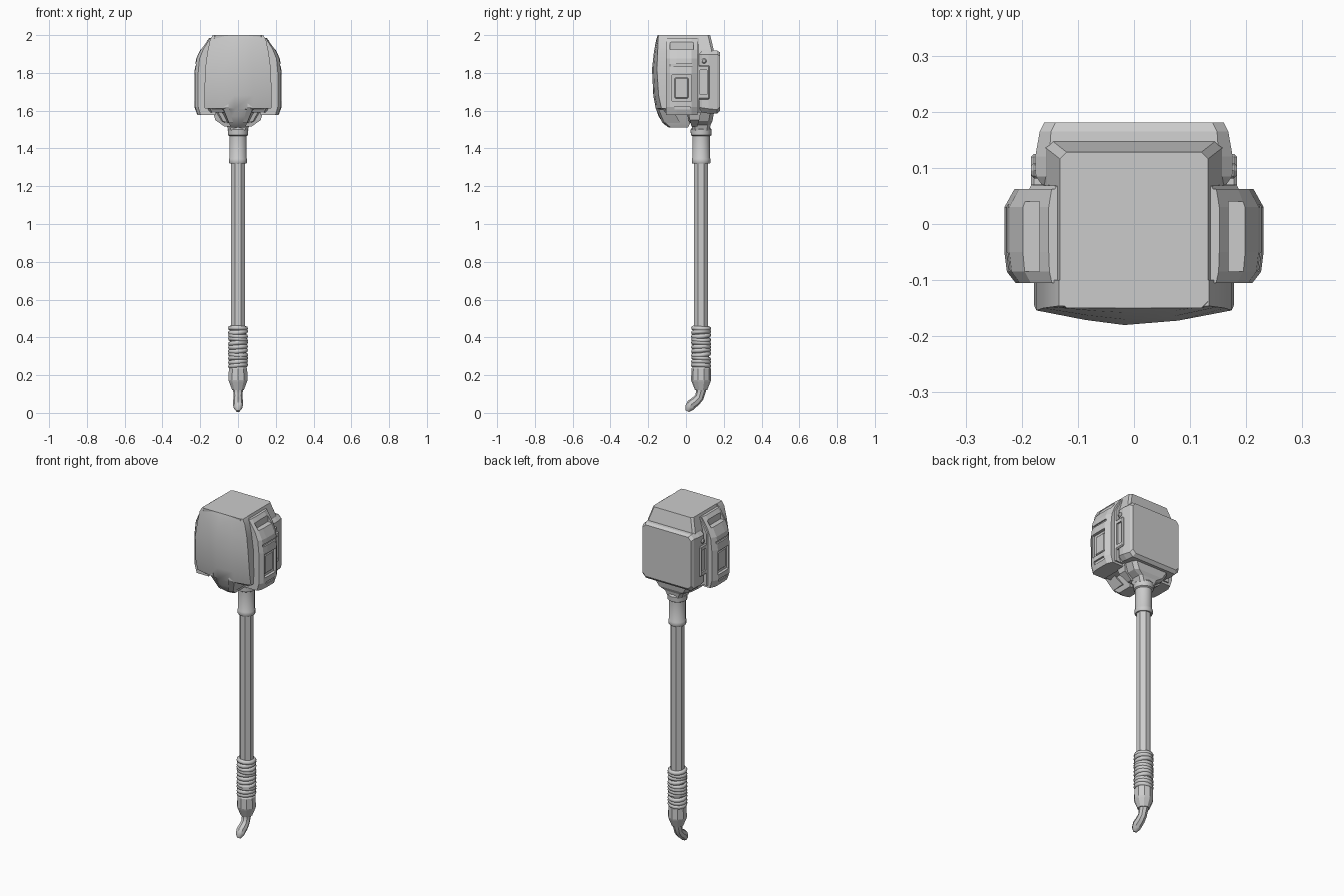
import bpy, bmesh, math, random
from mathutils import Vector, Matrix

if "Cube" in bpy.data.objects:
    bpy.data.objects.remove(bpy.data.objects["Cube"])

random.seed(4)
SY = 0.08  # shaft axis offset in y


def loft(name, rings, bevel=0.0, smooth=None):
    """Skin a list of equal-length point rings and cap both ends."""
    bm = bmesh.new()
    vs = [[bm.verts.new(p) for p in r] for r in rings]
    n = len(rings[0])
    for a, b in zip(vs, vs[1:]):
        for i in range(n):
            bm.faces.new((a[i], a[(i + 1) % n], b[(i + 1) % n], b[i]))
    bm.faces.new(vs[0])
    bm.faces.new(vs[-1])
    bmesh.ops.recalc_face_normals(bm, faces=bm.faces)
    me = bpy.data.meshes.new(name)
    bm.to_mesh(me)
    bm.free()
    ob = bpy.data.objects.new(name, me)
    bpy.context.collection.objects.link(ob)
    if bevel:
        m = ob.modifiers.new("bevel", 'BEVEL')
        m.width, m.segments, m.limit_method = bevel, 1, 'ANGLE'
    if smooth:
        bpy.context.view_layer.objects.active = ob
        ob.select_set(True)
        bpy.ops.object.shade_smooth_by_angle(angle=math.radians(smooth))
        ob.select_set(False)
    return ob


def rect(hx, y0, y1, z, c):
    """Horizontal rectangle with chamfered corners."""
    return [(-hx + c, y0, z), (hx - c, y0, z), (hx, y0 + c, z), (hx, y1 - c, z),
            (hx - c, y1, z), (-hx + c, y1, z), (-hx, y1 - c, z), (-hx, y0 + c, z)]


def box(name, x, y, z, bevel=0.0):
    return loft(name, [[(x[0], y[0], k), (x[1], y[0], k), (x[1], y[1], k), (x[0], y[1], k)]
                       for k in z], bevel)


def turned(name, prof, sides, smooth=None):
    """Lathe (radius, z) pairs around the shaft axis."""
    t = [2 * math.pi * (i + .5) / sides for i in range(sides)]
    return loft(name, [[(r * math.cos(a), SY + r * math.sin(a), z) for a in t]
                       for r, z in prof], smooth=smooth)


def cut(ob, cutter):
    cutter.hide_render = True
    cutter.hide_set(True)
    m = ob.modifiers.new("cut", 'BOOLEAN')
    m.object, m.operation, m.solver = cutter, 'DIFFERENCE', 'EXACT'


def mirror(ob):
    m = ob.modifiers.new("mirror", 'MIRROR')
    m.use_axis[0] = True


# Head core, tapering to the flat top deck
loft("head_core", [rect(hx, y0, y1, z, .012) for z, hx, y0, y1 in
     [(1.59, .15, -.11, .12), (1.62, .165, -.13, .15), (1.90, .16, -.14, .15),
      (1.925, .155, -.145, .146), (2.0, .132, -.15, .128)]])


# Bulged front shell ending in a tongue that curls under the head
def shell_ring(z, hx, yf, yb, bow):
    front = [(-1, bow), (-.5, bow * .35), (-.1, 0), (.45, bow * .3), (1, bow)]
    return [(u * hx, yf + d, z) for u, d in front] + [(hx, yb, z), (-hx, yb, z)]


loft("front_shell", [shell_ring(*r) for r in [
    (1.51, .036, -.09, .01, .01), (1.53, .046, -.118, .02, .014),
    (1.57, .060, -.145, .02, .018), (1.607, .075, -.158, .02, .02),
    (1.612, .176, -.160, -.10, .03), (1.68, .178, -.173, -.10, .028),
    (1.82, .174, -.180, -.10, .026), (1.91, .162, -.170, -.10, .020),
    (1.975, .148, -.158, -.10, .010), (2.0, .134, -.150, -.10, .004)]], smooth=28)

# Ribs beside the tongue
mirror(loft("tongue_rib", [
    [(.055, -.15, 1.68), (.07, -.16, 1.68), (.075, -.10, 1.68), (.055, -.10, 1.68)],
    [(.05, -.163, 1.62), (.082, -.150, 1.62), (.10, -.08, 1.62), (.05, -.08, 1.62)],
    [(.025, -.125, 1.535), (.048, -.115, 1.535), (.055, -.03, 1.535), (.025, -.03, 1.535)]]))

# Back striking block, lofted along y
loft("back_block", [[(x, y, z) for x, _, z in
     [(p[0], 0, 1.75 + p[1]) for p in rect(hx, -h0, h1, 0, c)]]
     for y, hx, h0, h1, c in [(.05, .15, .15, .165, .02), (.085, .175, .16, .172, .025),
                              (.12, .176, .165, .172, .025), (.165, .168, .165, .168, .02),
                              (.181, .160, .148, .158, .02)]])

# Recess frames and bolts on the back block sides
slot = box("back_slot_frame", (.15, .184), (.062, .125), (1.66, 1.84), .006)
cut(slot, box("slot_cutter", (.174, .25), (.075, .112), (1.685, 1.815)))
mirror(slot)
mirror(loft("side_bolt", [[(x, .095 + r * math.cos(i * math.pi / 4), 1.863 + r * math.sin(i * math.pi / 4))
                           for i in range(8)] for x, r in [(.15, .014), (.178, .014), (.184, .008)]]))

# Side plates: xz profile run along y, with panels cut in
plate_prof = [(.12, 1.985), (.152, 1.985), (.198, 1.925), (.222, 1.875),
              (.231, 1.80), (.231, 1.62), (.215, 1.577), (.12, 1.577)]


def plate_ring(y, k):
    return [(.12 + (x - .12) * k, y, z) for x, z in plate_prof]


plate = loft("side_plate", [plate_ring(-.105, .82), plate_ring(-.085, .96), plate_ring(-.05, 1),
                            plate_ring(.03, 1), plate_ring(.062, .84)])
cut(plate, box("panel_cutter", (.214, .3), (-.075, .028), (1.65, 1.79)))
cut(plate, box("top_notch_cutter", (.168, .3), (-.085, .04), (1.925, 1.965)))
cut(plate, box("upper_groove_cutter", (.217, .3), (-.085, .035), (1.835, 1.848)))
cut(plate, box("lower_groove_cutter", (.221, .3), (-.06, .02), (1.605, 1.622)))
mirror(plate)
mirror(box("panel_insert", (.20, .220), (-.06, .012), (1.665, 1.775), .004))

# Rear rail that clamps each plate against the head
mirror(loft("plate_rail", [[(.12, y0, z), (x, y0, z), (x - .012, y1, z), (.12, y1, z)]
            for z, x, y0, y1 in [(1.59, .195, .045, .07), (1.90, .195, .045, .07),
                                 (1.985, .15, .045, .068)]]))

# Neck under the head, flaring up from the collar
loft("neck", [rect(*r) for r in [(.05, .035, .125, 1.495, .015), (.062, .03, .13, 1.525, .015),
                                 (.10, .015, .14, 1.545, .02), (.13, .0, .15, 1.60, .02)]])
mirror(loft("neck_fin", [[(.03, y0, z), (x, y0, z), (x, y1, z), (.03, y1, z)]
            for z, x, y0, y1 in [(1.515, .07, .03, .06), (1.55, .12, .02, .07),
                                 (1.60, .135, .01, .08)]]))

# Collar and shaft
turned("collar", [(.046, 1.32), (.049, 1.325), (.049, 1.345), (.046, 1.35), (.046, 1.465),
                  (.054, 1.47), (.056, 1.50), (.045, 1.515)], 14, 35)
turned("shaft", [(.040, .44), (.040, 1.33)], 8)

# Grip with end cap
turned("grip_core", [(.044, .20), (.044, .455)], 12, 35)
turned("grip_cap", [(.032, .12), (.050, .165), (.053, .175), (.051, .235), (.044, .245)], 10)

# Uneven cord wraps, each a tilted lathe ring
for i in range(11):
    w = turned("cord_wrap", [(.043, -.012), (.051, -.009), (.0545, 0), (.051, .009), (.043, .012)], 12, 50)
    tilt = Matrix.Rotation(random.uniform(-.13, .13), 4, 'X') @ Matrix.Rotation(random.uniform(-.13, .13), 4, 'Y')
    axis = Matrix.Translation((0, SY, 0))
    z = .25 + i * .0198
    w.matrix_world = Matrix.Translation((0, SY, z)) @ tilt @ axis.inverted()

# Bent tail sweeping forward from the cap
path = [(.081, .135, .030), (.078, .110, .025), (.070, .082, .024), (.052, .062, .026),
        (.030, .046, .027), (.016, .026, .023), (.007, .009, .010)]
rings = []
for i, (y, z, r) in enumerate(path):
    a, b = path[max(i - 1, 0)], path[min(i + 1, len(path) - 1)]
    t = Vector((0, b[0] - a[0], b[1] - a[1])).normalized()
    side = t.cross(Vector((1, 0, 0)))
    rings.append([Vector((r * math.cos(q), y, z)) + side * r * math.sin(q)
                  for q in [2 * math.pi * k / 8 for k in range(8)]])
loft("tail", rings, smooth=40)
